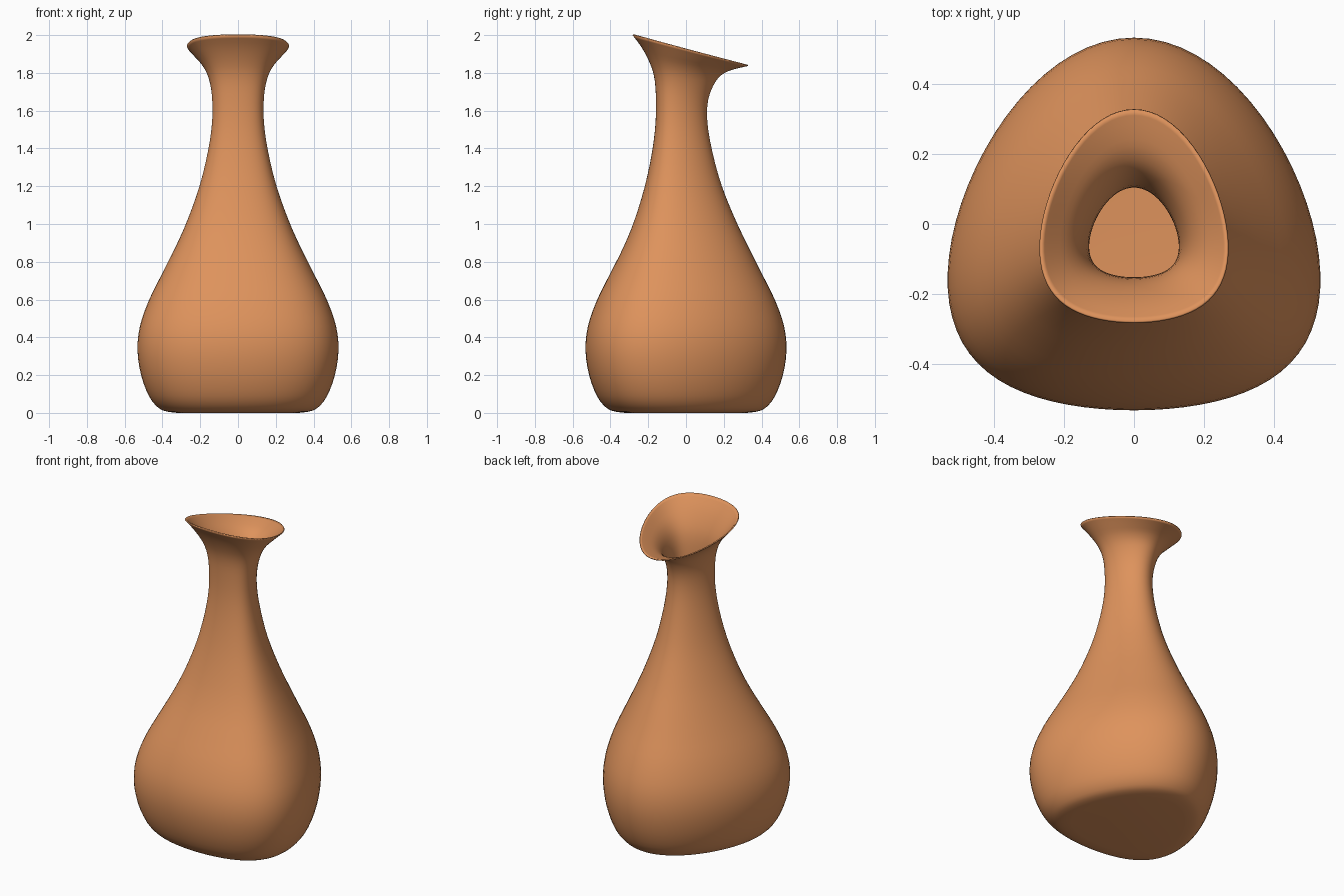
import bpy, bmesh, math

if "Cube" in bpy.data.objects:
    bpy.data.objects.remove(bpy.data.objects["Cube"])

SEG, STEPS = 72, 3

# Body and neck: (z, half width, y centre)
body = [(0.0, 0.32, 0), (0.008, 0.38, 0), (0.03, 0.425, 0), (0.09, 0.472, 0),
        (0.2, 0.513, 0), (0.33, 0.532, 0), (0.46, 0.519, 0), (0.6, 0.47, 0),
        (0.75, 0.395, 0), (0.88, 0.33, 0), (1.02, 0.268, -0.005),
        (1.2, 0.204, -0.014), (1.38, 0.16, -0.02), (1.54, 0.137, -0.024)]
# Tilted lip: (half width, front y, front z, back y, back z)
lip = [(0.138, -0.16, 1.69, 0.118, 1.66), (0.156, -0.17, 1.785, 0.157, 1.755),
       (0.187, -0.195, 1.86, 0.205, 1.80), (0.232, -0.235, 1.935, 0.265, 1.822),
       (0.27, -0.283, 2.0, 0.328, 1.836)]
keys = [(w, c - w, z, c + w, z) for z, w, c in body] + lip


def smooth(keys):
    """Catmull-Rom interpolation through the key rings."""
    out = []
    for i in range(len(keys) - 1):
        p = [keys[max(0, min(len(keys) - 1, i + k))] for k in (-1, 0, 1, 2)]
        for s in range(STEPS):
            t = s / STEPS
            out.append([0.5 * (2 * b + (c - a) * t + (2 * a - 5 * b + 4 * c - d) * t * t
                               + (3 * b - a - 3 * c + d) * t ** 3) for a, b, c, d in zip(*p)])
    return out + [keys[-1]]


def ring(bm, w, y0, z0, y1, z1):
    """Egg-shaped section, narrow towards +y, tilted between front and back."""
    mid, half = (y0 + y1) / 2, (y1 - y0) / 2
    verts = []
    for i in range(SEG):
        a = 2 * math.pi * i / SEG
        s, c = math.sin(a), math.cos(a)
        x = w * c * (1 - 0.04 * s)
        y = mid + half * (s - 0.26 * c * c)
        z = z0 + (z1 - z0) * (y - y0) / (y1 - y0)
        verts.append(bm.verts.new((x, y, max(z, 0))))
    return verts


# Vase shell
bm = bmesh.new()
rings = [ring(bm, *r) for r in smooth(keys)]
bm.faces.new(rings[0][::-1])
for a, b in zip(rings, rings[1:]):
    for i in range(SEG):
        j = (i + 1) % SEG
        bm.faces.new((a[i], a[j], b[j], b[i]))
mesh = bpy.data.meshes.new("vase")
bm.to_mesh(mesh)
bm.free()
vase = bpy.data.objects.new("vase", mesh)
bpy.context.collection.objects.link(vase)

# Thin wall, grown inwards
wall = vase.modifiers.new("wall", 'SOLIDIFY')
wall.thickness = 0.007
wall.offset = -1

# Terracotta colour
clay = bpy.data.materials.new("clay")
clay.diffuse_color = (0.73, 0.29, 0.107, 1)
clay.use_nodes = True
clay.node_tree.nodes["Principled BSDF"].inputs["Base Color"].default_value = clay.diffuse_color
mesh.materials.append(clay)

bpy.context.view_layer.objects.active = vase
vase.select_set(True)
bpy.ops.object.shade_smooth_by_angle(angle=math.radians(40))
